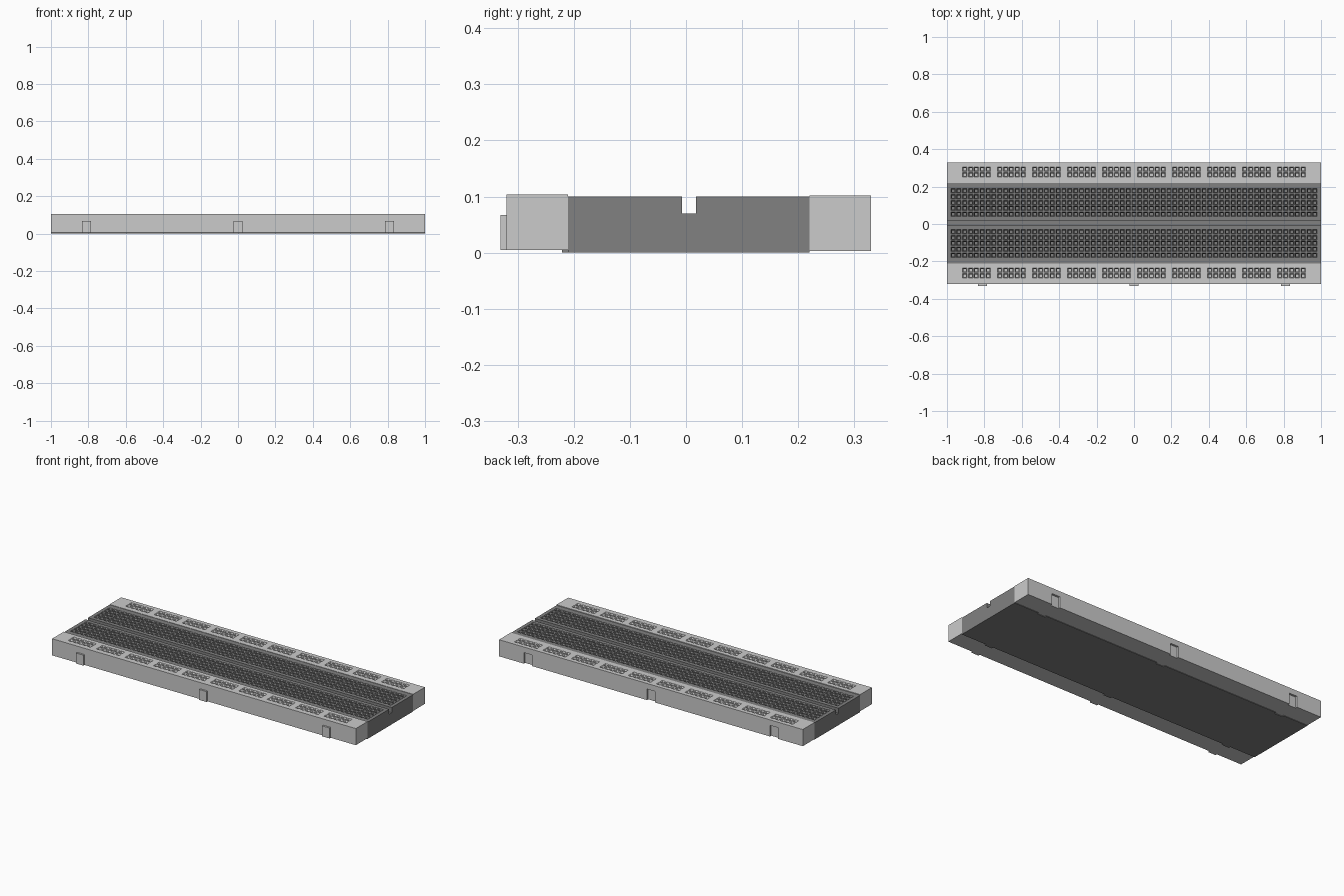
import bpy, bmesh

if "Cube" in bpy.data.objects:
    bpy.data.objects.remove(bpy.data.objects["Cube"])

PITCH = 0.0312      # hole spacing
R_OUT = 0.0118      # half width of hole mouth
R_IN = 0.0068       # half width of hole shaft
TABS = (-0.81, 0.0, 0.81)

dark = bpy.data.materials.new("dark_grey")
dark.diffuse_color = (0.22, 0.22, 0.22, 1)
dark.use_nodes = True
dark.node_tree.nodes["Principled BSDF"].inputs["Base Color"].default_value = dark.diffuse_color


def finish(bm, name, mat=None):
    bmesh.ops.recalc_face_normals(bm, faces=bm.faces)
    me = bpy.data.meshes.new(name)
    bm.to_mesh(me)
    bm.free()
    ob = bpy.data.objects.new(name, me)
    bpy.context.collection.objects.link(ob)
    if mat:
        me.materials.append(mat)
    return ob


def boxes(name, y0, y1, z0, z1, half, mat=None):
    """One box at every joint position along x."""
    bm = bmesh.new()
    for x in TABS:
        vs = bmesh.ops.create_cube(bm, size=1)["verts"]
        for v in vs:
            v.co = (x + v.co.x * 2 * half,
                    (y0 + y1) / 2 + v.co.y * (y1 - y0),
                    (z0 + z1) / 2 + v.co.z * (z1 - z0))
    return finish(bm, name, mat)


def pit(bm, quad):
    """Square funnel leading into a narrow shaft, replacing one grid cell."""
    cx = sum(v.co.x for v in quad) / 4
    cy = sum(v.co.y for v in quad) / 4
    top, k = quad[0].co.z, R_IN / R_OUT
    ring = quad
    for depth in (0.010, 0.045):
        new = [bm.verts.new((cx + (v.co.x - cx) * k, cy + (v.co.y - cy) * k, top - depth))
               for v in ring]
        for i in range(4):
            j = (i + 1) % 4
            bm.faces.new((ring[i], ring[j], new[j], new[i]))
        ring, k = new, 1
    bm.faces.new(ring)


def strip(name, y0, y1, z0, z1, cols, rows, groove=None, mat=None):
    """Board strip: pitted top swept along x, closed below, tabs in front, slots behind."""
    # cross-section points (y, z)
    prof = [(y0, z1), (y1, z1)]
    for y in rows:
        prof += [(y - R_OUT, z1), (y + R_OUT, z1)]
    prof.sort()
    if groove:
        a, b, gz = groove
        i = sum(1 for p in prof if p[0] < a)
        prof[i:i] = [(a, z1), (a, gz), (b, gz), (b, z1)]
    xs = sorted([-1, 1] + [x + s * R_OUT for x in cols for s in (-1, 1)])
    row_cells = {i for i, p in enumerate(prof)
                 if any(abs(p[0] - (y - R_OUT)) < 1e-6 for y in rows)}

    bm = bmesh.new()
    g = [[bm.verts.new((x, y, z)) for y, z in prof] for x in xs]
    for i in range(len(xs) - 1):
        for j in range(len(prof) - 1):
            q = [g[i][j], g[i + 1][j], g[i + 1][j + 1], g[i][j + 1]]
            if i % 2 and j in row_cells:
                pit(bm, q)
            else:
                bm.faces.new(q)
    # ends, sides and underside
    c = [bm.verts.new(p) for p in ((-1, y0, z0), (1, y0, z0), (1, y1, z0), (-1, y1, z0))]
    bm.faces.new(g[0] + [c[3], c[0]])
    bm.faces.new(g[-1] + [c[2], c[1]])
    bm.faces.new([r[0] for r in g] + [c[1], c[0]])
    bm.faces.new([r[-1] for r in g] + [c[2], c[3]])
    bm.faces.new(c)
    ob = finish(bm, name, mat)

    # interlocking joints
    boxes(name + "_tabs", y0 - 0.011, y0, z0, z0 + 0.062, 0.024, mat)
    cutter = boxes(name + "_slot_cutter", y1 - 0.012, y1 + 0.02, z0 - 0.02, z0 + 0.066, 0.026)
    cutter.hide_render = True
    cutter.hide_viewport = True
    cutter.display_type = 'WIRE'
    mod = ob.modifiers.new("slots", 'BOOLEAN')
    mod.operation = 'DIFFERENCE'
    mod.solver = 'EXACT'
    mod.object = cutter
    return ob


# centre board: two banks of five rows either side of a groove
MID = 0.0055
bank = [(1.5 + k) * PITCH for k in range(5)]
strip("centre_board", -0.21, 0.22, 0.0, 0.10,
      [(i - 31) * PITCH for i in range(63)],
      [MID + s * y for y in bank for s in (-1, 1)],
      groove=(MID - 0.0125, MID + 0.0125, 0.07), mat=dark)

# power rails: ten groups of five by two holes
rail_cols = [(6 * g + k - 29) * PITCH for g in range(10) for k in range(5)]
for name, y0, y1, z0, z1 in (("front_rail", -0.32, -0.21, 0.005, 0.104),
                             ("back_rail", 0.22, 0.33, 0.003, 0.102)):
    m = (y0 + y1) / 2 + 0.003
    strip(name, y0, y1, z0, z1, rail_cols, [m - PITCH / 2, m + PITCH / 2])
